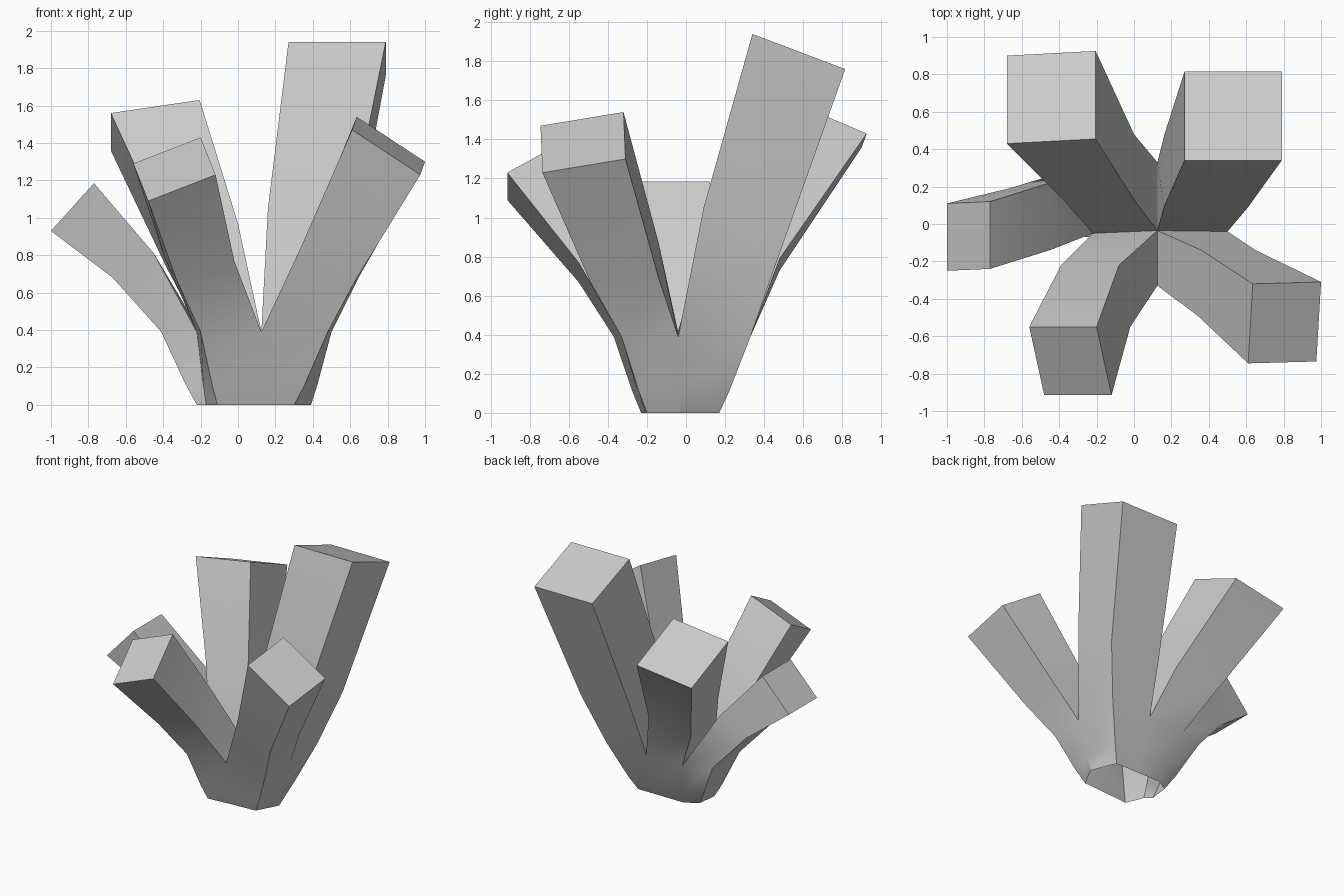
import bpy, bmesh
from mathutils import Vector

if "Cube" in bpy.data.objects:
    bpy.data.objects.remove(bpy.data.objects["Cube"])

bm = bmesh.new()

# junction points where the prongs part, and matching open foot outline
C, E, NE, N, NW, FNW, FW, W, SW, S, SE = range(11)
joint = [(.125, -.035), (.5, -.04), (.48, .33), (.125, .33), (-.2, .33),
         (-.41, .25), (-.41, -.1), (-.22, -.05), (-.2, -.37), (.125, -.33), (.48, -.33)]
foot = [(.39, -.03), (.31, .17), (.125, .17), (-.1, .17), (-.2, .11),
        (-.22, -.05), (-.17, -.09), (-.11, -.23), (.125, -.21), (.3, -.2)]
jv = [bm.verts.new((x, y, .39)) for x, y in joint]


def bridge(a, b):
    n = len(a)
    for i in range(n):
        j = (i + 1) % n
        bm.faces.new((a[i], a[j], b[j], b[i]))


def ring(p, u, v):
    p, u, v = Vector(p), Vector(u), Vector(v)
    return [bm.verts.new(q) for q in (p, p + u, p + u + v, p + v)]


def prong(base, mid, tip):
    base, mid, tip = [jv[i] for i in base], ring(*mid), ring(*tip)
    bridge(base, mid)
    bridge(mid, tip)
    bm.faces.new(tip)


# trunk, slightly bulged, open underneath
low = [bm.verts.new((x, y, 0)) for x, y in foot]
bulge = [bm.verts.new((f[0] * .68 + j[0] * .32, f[1] * .68 + j[1] * .32, .11))
         for f, j in zip(foot, joint[1:])]
bridge(low, bulge)
bridge(bulge, jv[1:])

# prongs: each ring is a corner nearest the middle plus two edge vectors
prong((C, E, NE, N),  # tall back right
      ((.16, .09, 1.05), (.45, 0, 0), (0, .38, -.26)),
      ((.27, .34, 1.94), (.52, 0, 0), (0, .475, -.18)))
prong((C, N, NW, W),  # back left
      ((0, .13, .97), (0, .35, -.18), (-.38, 0, -.06)),
      ((-.205, .455, 1.63), (0, .47, -.2), (-.475, -.025, -.07)))
prong((C, W, SW, S),  # front left
      ((-.08, -.22, .88), (-.31, 0, -.1), (.06, -.33, -.11)),
      ((-.2, -.55, 1.43), (-.36, 0, -.14), (.08, -.365, -.2)))
prong((C, S, SE, E),  # front right
      ((.36, -.14, .87), (-.02, -.35, -.02), (.29, 0, -.18)),
      ((.635, -.32, 1.54), (-.025, -.425, -.07), (.365, .01, -.24)))
prong((W, NW, FNW, FW),  # low left
      ((-.45, -.14, .81), (0, .36, 0), (-.22, -.03, -.13)),
      ((-.77, -.24, 1.185), (0, .36, 0), (-.23, -.01, -.255)))

bmesh.ops.delete(bm, geom=[v for v in bm.verts if not v.link_faces], context='VERTS')
bmesh.ops.recalc_face_normals(bm, faces=bm.faces)
me = bpy.data.meshes.new("pronged_cluster")
bm.to_mesh(me)
bm.free()
ob = bpy.data.objects.new("pronged_cluster", me)
bpy.context.collection.objects.link(ob)
bpy.context.view_layer.objects.active = ob
ob.select_set(True)
bpy.ops.object.shade_smooth_by_angle(angle=0.6)
